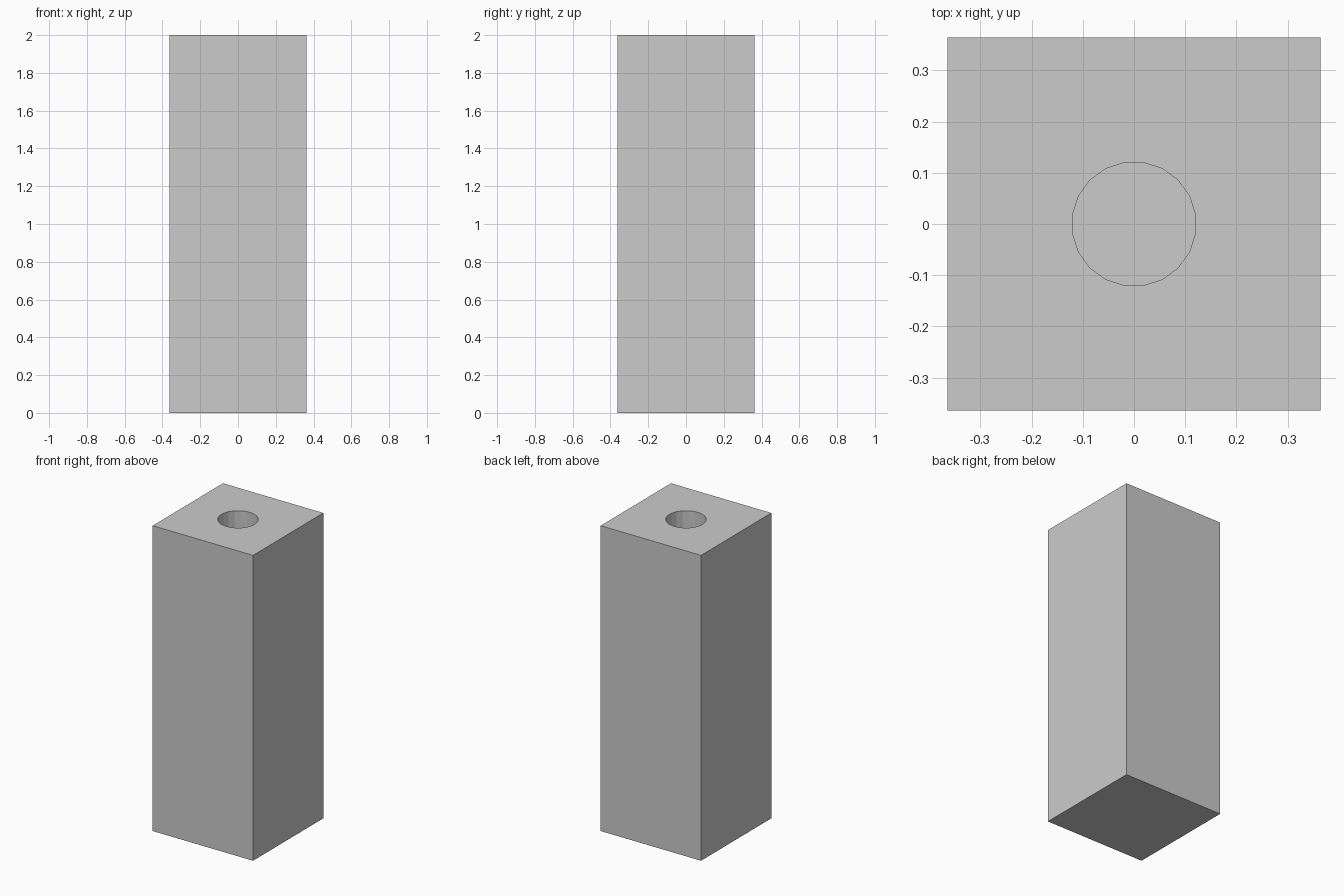
import bpy, bmesh, math
from mathutils import Matrix

if "Cube" in bpy.data.objects:
    bpy.data.objects.remove(bpy.data.objects["Cube"])

HALF, HEIGHT = 0.3636, 2.0
RADIUS, SIDES, DEPTH = 0.1212, 20, 1.0

bm = bmesh.new()


def square(z):
    return [bm.verts.new((x * HALF, y * HALF, z))
            for x, y in ((1, 1), (-1, 1), (-1, -1), (1, -1))]


def ring(z):
    # Rotated half a step so flat sides face the axes
    angles = [math.tau * (i + 0.5) / SIDES for i in range(SIDES)]
    return [bm.verts.new((RADIUS * math.cos(a), RADIUS * math.sin(a), z)) for a in angles]


def walls(low, high):
    n = len(low)
    for i in range(n):
        j = (i + 1) % n
        bm.faces.new((low[i], low[j], high[j], high[i]))


# Square block with closed base
base, top = square(0), square(HEIGHT)
bm.faces.new(base[::-1])
walls(base, top)

# Round blind hole
rim, floor = ring(HEIGHT), ring(HEIGHT - DEPTH)
walls(rim, floor)
bm.faces.new(floor)

# Top face around the hole, one quadrant per corner
q = SIDES // 4
for k in range(4):
    start = k * q
    arc = [rim[(start + i) % SIDES] for i in range(q)]
    mid = q // 2
    for i in range(q - 1):
        bm.faces.new((top[k], arc[i + 1], arc[i]))
    nxt = rim[(start + q) % SIDES]
    bm.faces.new((top[k], top[(k + 1) % 4], nxt, arc[-1]))

# Dissolve needless top edges is skipped: the face stays flat
bmesh.ops.recalc_face_normals(bm, faces=bm.faces)
mesh = bpy.data.meshes.new("drilled_block")
bm.to_mesh(mesh)
bm.free()
block = bpy.data.objects.new("drilled_block", mesh)
bpy.context.collection.objects.link(block)
